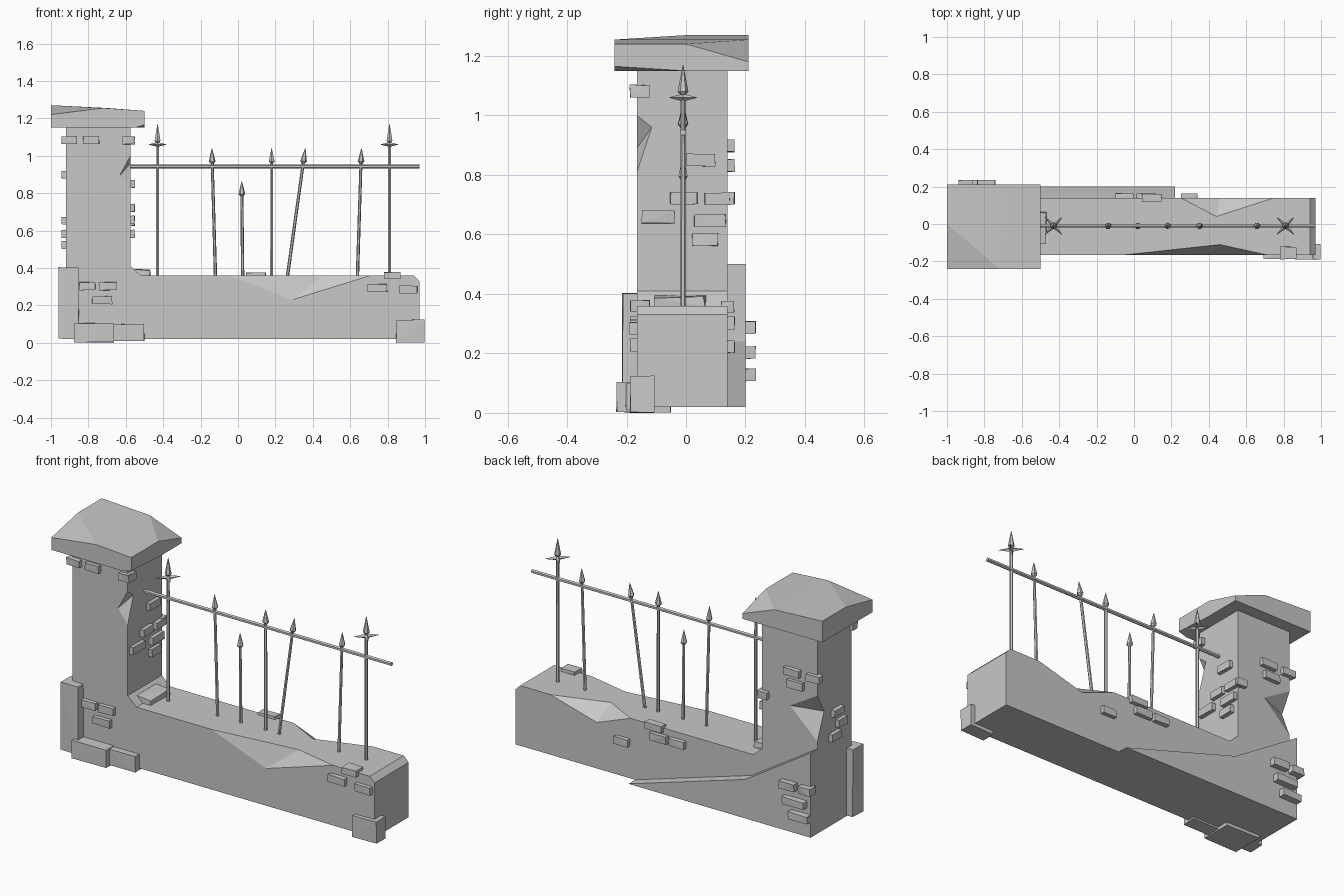
import bpy, bmesh, math, random
from mathutils import Vector, Matrix

random.seed(4)
cube = bpy.data.objects.get("Cube")
if cube:
    bpy.data.objects.remove(cube, do_unlink=True)

stone = bpy.data.materials.new("grey_stone")
stone.use_nodes = True
GREY = (0.58, 0.58, 0.58, 1)
stone.diffuse_color = GREY
stone.node_tree.nodes["Principled BSDF"].inputs["Base Color"].default_value = GREY

FRONT, BACK, LEFT, RIGHT = -0.165, 0.14, -0.92, -0.575
BUTTRESS = 0.2


def finish(bm, name):
    bmesh.ops.recalc_face_normals(bm, faces=bm.faces)
    mesh = bpy.data.meshes.new(name)
    bm.to_mesh(mesh)
    bm.free()
    mesh.materials.append(stone)
    obj = bpy.data.objects.new(name, mesh)
    bpy.context.scene.collection.objects.link(obj)
    return obj


def hull(name, points):
    bm = bmesh.new()
    for p in points:
        bm.verts.new(p)
    bmesh.ops.convex_hull(bm, input=bm.verts)
    bmesh.ops.dissolve_limit(bm, angle_limit=0.01, verts=bm.verts, edges=bm.edges)
    return finish(bm, name)


def extrude_y(name, profile, y0, y1):
    bm = bmesh.new()
    face = bm.faces.new([bm.verts.new((x, y0, z)) for x, z in profile])
    new = bmesh.ops.extrude_face_region(bm, geom=[face])["geom"]
    moved = [g for g in new if isinstance(g, bmesh.types.BMVert)]
    bmesh.ops.translate(bm, verts=moved, vec=(0, y1 - y0, 0))
    return finish(bm, name)


def block(name, xs, ys, zs, rough=0.004):
    """Slightly uneven stone block between the given limits."""
    def r():
        return random.uniform(0, rough)
    pts = []
    for i, x in enumerate(xs):
        for j, y in enumerate(ys):
            for k, z in enumerate(zs):
                pts.append((x + r() * (1 - 2 * i), y + r() * (1 - 2 * j), z + r() * (1 - 2 * k)))
    return hull(name, pts)


def chip(target, a, b, p, q, outward):
    """Break a notch out of the edge a-b, reaching p and q on the two adjoining faces."""
    mid = (Vector(a) + Vector(b)) / 2 + Vector(outward) * 0.1
    cutter = hull("chip_cutter", [a, b, p, q, mid])
    cutter.hide_render = True
    mod = target.modifiers.new("chip", "BOOLEAN")
    mod.operation, mod.solver, mod.object = "DIFFERENCE", "EXACT", cutter
    bpy.context.view_layer.objects.active = target
    bpy.ops.object.modifier_apply(modifier=mod.name)
    bpy.data.objects.remove(cutter, do_unlink=True)


# Wall and pillar in one piece, with broken edges
wall = extrude_y("wall_and_pillar", [
    (LEFT, 0.02), (0.97, 0.02), (0.97, 0.33), (0.94, 0.36), (-0.52, 0.36),
    (RIGHT, 0.41), (RIGHT, 1.16), (LEFT, 1.16)], FRONT, BACK)
chip(wall, (-0.05, FRONT, 0.36), (0.71, FRONT, 0.36),
     (0.29, FRONT, 0.23), (0.46, -0.11, 0.36), (0, -1, 1))
chip(wall, (0.25, BACK, 0.36), (0.75, BACK, 0.36),
     (0.46, BACK, 0.28), (0.44, 0.04, 0.36), (0, 1, 1))
chip(wall, (RIGHT, FRONT, 0.81), (RIGHT, FRONT, 1.0),
     (-0.635, FRONT, 0.89), (RIGHT, -0.115, 0.96), (1, -1, 0))
chip(wall, (LEFT, BACK, 0.54), (LEFT, BACK, 0.8),
     (-0.75, BACK, 0.7), (LEFT, 0.08, 0.69), (-1, 1, 0))

# Sloping buttress along the back
extrude_y("back_buttress", [(LEFT, 0.02), (0.22, 0.02), (-0.51, 0.24), (LEFT, 0.5)],
          BACK - 0.01, BUTTRESS)

# Pillar cap with two worn corners
capf, capb = -0.24, 0.21
hull("pillar_cap", [
    (-1, capf, 1.22), (-1, 0, 1.27), (-1, capb, 1.27), (-0.7, capb, 1.255),
    (-0.5, capb, 1.18), (-0.5, 0, 1.24), (-0.5, capf, 1.24), (-0.72, capf, 1.255),
    (-1, capf, 1.15), (-1, capb, 1.15), (-0.5, capb, 1.15),
    (-0.5, 0, 1.15), (-0.55, capf, 1.15), (-0.5, capf, 1.165)])

# Large corner stones
block("corner_slab", (-0.96, -0.85), (-0.215, -0.12), (0.02, 0.405))
block("left_base_stone", (-0.88, -0.66), (-0.235, -0.05), (0, 0.105))
block("middle_base_stone", (-0.67, -0.5), (-0.205, -0.12), (0.008, 0.1))
block("right_base_stone", (0.845, 1), (-0.19, -0.105), (0, 0.125))
block("ledge_stone", (-0.58, -0.465), (-0.11, 0.07), (0.35, 0.397), 0.012)
block("front_edge_stone", (0.78, 0.87), (-0.19, -0.12), (0.34, 0.38))
block("back_edge_stone", (0.04, 0.15), (0.115, 0.165), (0.335, 0.377))


def bricks(name, axis, surface, out, spots, height=0.045, depth=0.025):
    """Row of bricks given as (start, end, bottom) standing out from a flat surface."""
    sides = sorted((surface - out * 0.02, surface + out * depth))
    for start, end, z in spots:
        xs, ys = ((start, end), sides) if axis == "y" else (sides, (start, end))
        block(name, xs, ys, (z, z + height))


# Small bricks showing through the plaster
bricks("front_brick", "y", FRONT, -1, [
    (-0.85, -0.76, 0.28), (-0.745, -0.65, 0.28), (-0.78, -0.67, 0.205),
    (0.69, 0.8, 0.27), (0.86, 0.96, 0.262),
    (-0.945, -0.86, 1.06), (-0.83, -0.74, 1.06), (-0.62, -0.555, 1.06)])
bricks("right_brick", "x", RIGHT, 1, [
    (0, 0.1, 0.827), (-0.055, 0.04, 0.7), (0.06, 0.15, 0.697),
    (-0.15, -0.035, 0.635), (0.025, 0.135, 0.625), (0.02, 0.11, 0.56), (-0.19, -0.12, 1.06)])
bricks("left_brick", "x", LEFT, -1, [
    (-0.07, 0.02, 0.63), (-0.1, -0.02, 0.56), (-0.05, 0.04, 0.5)])
bricks("pillar_back_brick", "y", BACK, 1, [
    (-0.82, -0.72, 0.875), (-0.945, -0.86, 0.875), (-0.84, -0.74, 0.81), (-0.62, -0.555, 0.7)])
bricks("wall_back_brick", "y", BACK, 1, [
    (0.25, 0.34, 0.2), (0.01, 0.12, 0.28), (-0.1, 0, 0.28)])
bricks("buttress_brick", "y", BUTTRESS, 1, [
    (-0.94, -0.86, 0.265), (-0.84, -0.74, 0.265), (-0.9, -0.76, 0.18), (-0.92, -0.8, 0.105)],
    depth=0.037)


# Iron fence
def cone(bm, start, end, r0, r1, sides):
    start, end = Vector(start), Vector(end)
    axis = end - start
    turn = axis.to_track_quat("Z", "Y").to_matrix().to_4x4()
    bmesh.ops.create_cone(bm, cap_ends=True, segments=sides, radius1=r0, radius2=r1,
                          depth=axis.length, matrix=Matrix.Translation((start + end) / 2) @ turn)


RAIL_Y = -0.01
bm = bmesh.new()
cone(bm, (-0.6, RAIL_Y, 0.943), (0.97, RAIL_Y, 0.943), 0.011, 0.011, 6)
finish(bm, "fence_rail")


def spear(foot_x, tip_x, tip_z, crossed=False):
    foot, tip = Vector((foot_x, RAIL_Y, 0.34)), Vector((tip_x, RAIL_Y, tip_z))
    up = (tip - foot).normalized()
    head = 0.09 if crossed else 0.07
    neck = tip - up * head
    bm = bmesh.new()
    cone(bm, foot, neck, 0.009, 0.008, 6)
    cone(bm, neck - up * 0.012, neck, 0.008, 0.018, 6)
    cone(bm, neck, tip, 0.018, 0.001, 6)
    if crossed:
        centre = tip - up * 0.11
        for i in range(4):
            a = math.radians(45 + i * 90)
            arm = Vector((math.cos(a), math.sin(a), 0)) * 0.065
            cone(bm, centre, centre + arm, 0.013, 0.001, 4)
    finish(bm, "crossed_spear" if crossed else "spear")


for x in (-0.43, 0.81):
    spear(x, x, 1.17, True)
for foot_x, tip_x, tip_z in [(-0.12, -0.14, 1.04), (0.025, 0.02, 0.865), (0.18, 0.18, 1.04),
                             (0.262, 0.36, 1.04), (0.638, 0.66, 1.04)]:
    spear(foot_x, tip_x, tip_z)
